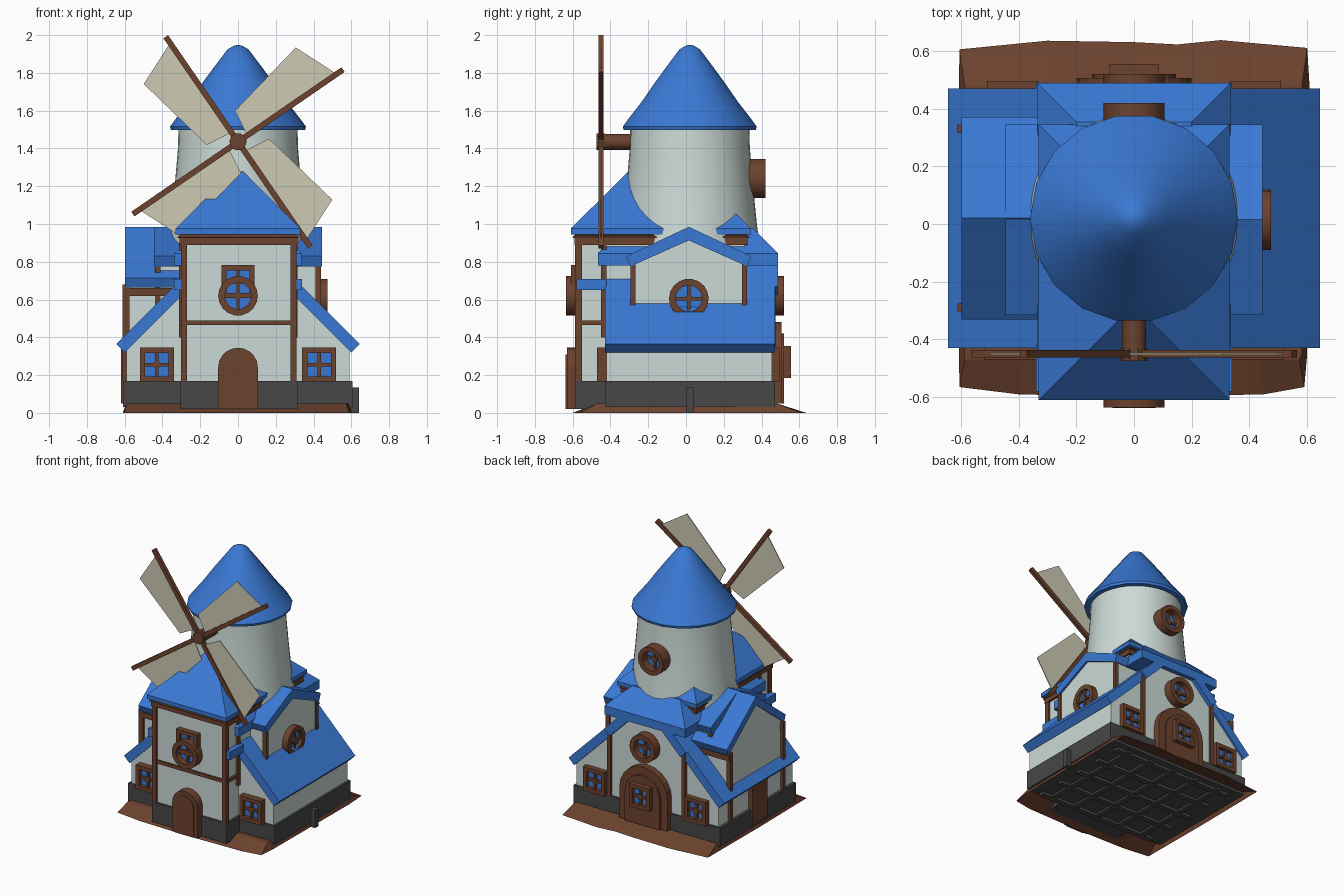
import bpy, bmesh, math
from mathutils import Matrix, Vector

if "Cube" in bpy.data.objects:
    bpy.data.objects.remove(bpy.data.objects["Cube"])

def material(name, rgb):
    m = bpy.data.materials.new(name)
    m.diffuse_color = (*rgb, 1)
    m.use_nodes = True
    m.node_tree.nodes["Principled BSDF"].inputs["Base Color"].default_value = m.diffuse_color
    return m

BLUE = material("roof_blue", (.042, .19, .66))
WALL = material("pale_plaster", (.60, .70, .67))
WOOD = material("brown_wood", (.15, .055, .027))
STONE = material("dark_stone", (.063, .063, .063))
CLOTH = material("sail_cloth", (.61, .59, .45))

def build(name, verts, faces, mat, mx=Matrix(), smooth=False):
    me = bpy.data.meshes.new(name)
    me.from_pydata([mx @ Vector(v) for v in verts], [], faces)
    bm = bmesh.new()
    bm.from_mesh(me)
    bmesh.ops.recalc_face_normals(bm, faces=bm.faces)
    bm.to_mesh(me)
    bm.free()
    me.materials.append(mat)
    ob = bpy.data.objects.new(name, me)
    bpy.context.collection.objects.link(ob)
    if smooth:
        bpy.ops.object.select_all(action='DESELECT')
        ob.select_set(True)
        bpy.context.view_layer.objects.active = ob
        bpy.ops.object.shade_smooth_by_angle(angle=math.radians(35))
    return ob

def prism(name, pts, axis, a, b, mat, mx=Matrix()):
    """Extrude a 2D outline along x (points y,z) or y (points x,z)."""
    n = len(pts)
    put = (lambda p, t: (t, p[0], p[1])) if axis == 'x' else (lambda p, t: (p[0], t, p[1]))
    verts = [put(p, a) for p in pts] + [put(p, b) for p in pts]
    faces = [tuple(range(n)), tuple(range(n, 2 * n))]
    faces += [(i, (i + 1) % n, n + (i + 1) % n, n + i) for i in range(n)]
    return build(name, verts, faces, mat, mx)

def box(name, x0, x1, y0, y1, z0, z1, mat, mx=Matrix()):
    return prism(name, [(x0, z0), (x1, z0), (x1, z1), (x0, z1)], 'y', y0, y1, mat, mx)

def lathe(name, prof, n, mat, mx=Matrix(), closed=False, smooth=True):
    """Revolve (radius, height) points around z."""
    verts = [(r * math.cos(2 * math.pi * i / n), r * math.sin(2 * math.pi * i / n), z)
             for r, z in prof for i in range(n)]
    k = len(prof)
    faces = [(j * n + i, j * n + (i + 1) % n, ((j + 1) % k) * n + (i + 1) % n, ((j + 1) % k) * n + i)
             for j in range(k if closed else k - 1) for i in range(n)]
    if not closed:
        faces += [tuple(range(n)), tuple(range((k - 1) * n, k * n))]
    return build(name, verts, faces, mat, mx, smooth)

def face_to(x, y, z, deg):
    """Local -y points outwards; 0 front, 90 right, 180 back, 270 left."""
    return Matrix.Translation((x, y, z)) @ Matrix.Rotation(math.radians(deg), 4, 'Z')

def cross_bars(name, r, mx):
    box(name + "_bar_upright", -.009, .009, -.03, 0, -r, r, WOOD, mx)
    box(name + "_bar_level", -r, r, -.03, 0, -.009, .009, WOOD, mx)
    d = .028
    prism(name + "_boss", [(-d, 0), (0, -d), (d, 0), (0, d)], 'y', -.035, 0, WOOD, mx)

def round_window(name, mx, depth=.06):
    out = mx @ Matrix.Rotation(math.pi / 2, 4, 'X')
    lathe(name + "_frame", [(.105, -.03), (.105, depth), (.07, depth), (.07, -.03)], 18, WOOD, out, True)
    lathe(name + "_pane", [(.075, -.02), (.075, .015)], 18, BLUE, out)
    cross_bars(name, .072, mx)

def square_window(name, mx, s=.09):
    t = s * .68
    for i, (a, b, c, d) in enumerate([(-s, s, t, s), (-s, s, -s, -t), (-s, -t, -t, t), (t, s, -t, t)]):
        box(f"{name}_frame_{i}", a, b, -.04, .01, c, d, WOOD, mx)
    box(name + "_pane", -t, t, -.012, .01, -t, t, BLUE, mx)
    cross_bars(name, t, mx)

def arch(w, z0, z1):
    return [(w, z0)] + [(w * math.cos(a), z1 - w + w * math.sin(a))
                        for a in [math.pi * i / 10 for i in range(11)]] + [(-w, z0)]

def gable(name, c, half, ridge, eave, th, axis, a, b):
    pts = [(c - half, eave), (c, ridge), (c + half, eave), (c + half * .94, eave - th), (c, ridge - th * 1.3),
           (c - half * .94, eave - th)]
    return prism(name, pts, axis, a, b, BLUE)

def hip(name, x, y0, y1, z0, zb, top, mat):
    """45 degree hipped roof with a short vertical eave."""
    h = top - zb
    rings = [(0, z0), (0, zb), (h, top)]
    verts = [v for o, z in rings for v in ((-x + o, y0 + o, z), (x - o, y0 + o, z), (x - o, y1 - o, z), (-x + o, y1 - o, z))]
    faces = [(0, 1, 2, 3), (8, 9, 10, 11)]
    faces += [(4 * j + i, 4 * j + (i + 1) % 4, 4 * j + 4 + (i + 1) % 4, 4 * j + 4 + i) for j in (0, 1) for i in range(4)]
    return build(name, verts, faces, mat)

# soil mound, open underneath, with stone joists
edge = [(-.605, .605), (-.3, .635), (0, .63), (.15, .622), (.3, .637), (.6, .61), (.61, .45), (.6, -.45),
        (.59, -.565), (.45, -.59), (0, -.6), (-.4, -.59), (-.605, -.565), (-.61, 0)]
top = [(x * .97, max(-.47, min(.48, y)), .05) for x, y in edge]
n = len(edge)
build("soil_mound", [(x, y, 0) for x, y in edge] + top,
      [(i, (i + 1) % n, n + (i + 1) % n, n + i) for i in range(n)] + [tuple(range(n, 2 * n))], WOOD)
for i, p in enumerate((-.4, -.2, 0, .2, .4)):
    box(f"joist_across_{i}", -.5, .5, p - .02, p + .02, .01, .05, STONE)
    box(f"joist_along_{i}", p - .02, p + .02, -.42, .43, .015, .05, STONE)

# stone plinths
box("house_plinth", -.61, .605, -.43, .47, .03, .17, STONE)
box("hall_plinth", -.305, .315, -.585, -.4, .02, .17, STONE)
box("buttress", .59, .64, 0, .04, 0, .135, STONE)

# main house with gable roof along y
prism("house_walls", [(-.59, .1), (.59, .1), (.59, .35), (.12, .82), (-.12, .82), (-.59, .35)], 'y', -.42, .455, WALL)
for nm, w, y0, y1 in (("main_roof", .645, -.43, .47), ("main_roof_upper", .34, .40, .488)):
    e = 1.01 - w
    ob = prism(nm, [(-w, e), (0, 1.01), (w, e), (w - .045, e - .045), (0, .92), (.045 - w, e - .045)], 'y', y0, y1, BLUE)
    bm = bmesh.new()
    bm.from_mesh(ob.data)
    cut = bmesh.ops.bisect_plane(bm, geom=bm.verts[:] + bm.edges[:] + bm.faces[:], plane_co=(0, .343, .985),
                                 plane_no=(0, 1, 1), clear_outer=True)
    bmesh.ops.holes_fill(bm, edges=[g for g in cut['geom_cut'] if isinstance(g, bmesh.types.BMEdge)])
    bm.to_mesh(ob.data)
    bm.free()

# square hall under the mill, with hipped roofs
box("hall_walls", -.29, .30, -.57, .31, .1, .93, WALL)
box("hall_top_trim", -.31, .315, -.59, .325, .89, .94, WOOD)
hip("hall_eave", .32, -.6, .335, .925, .93, .95, WOOD)
hip("hall_roof", .33, -.61, .345, .945, .975, 1.29, BLUE)
hip("lower_skirt_roof", .335, -.465, .488, .78, .845, .98, BLUE)
for s in (-1, 1):
    box("hall_front_post", s * .29 - .016 + .005, s * .29 + .021, -.587, -.55, .17, .9, WOOD)
    box("hall_side_post", s * .3 - .012, s * .3 + .015, -.45, -.42, .4, .9, WOOD)
    box("hall_eave_block", s * .31 - .03, s * .31 + .03, -.58, -.42, .65, .71, BLUE)
    box("hall_side_beam", s * .3 - .012, s * .3 + .015, -.57, -.42, .465, .49, WOOD)
    square_window("front_window", face_to(s * .43, -.43, .255, 0))
    square_window("back_window", face_to(s * .42, .455, .255, 180))
    box("back_post", s * .31 - .015, s * .31 + .015, .44, .475, .17, .66, WOOD)
    # dormers on both roof slopes
    x0, x1 = sorted((s * .1, s * .43))
    prism("dormer_wall", [(-.28, .5), (.31, .5), (.31, .79), (.015, .93), (-.28, .79)], 'x', x0, x1, WALL)
    x0, x1 = sorted((s * .1, s * .445))
    gable("dormer_roof", .015, .33, .985, .83, .055, 'x', x0, x1)
    x0, x1 = sorted((s * .41, s * .44))
    for y in (-.28, .31):
        box("dormer_post", x0, x1, y - .013, y + .013, .55, .79, WOOD)
round_window("dormer_window", face_to(.435, .015, .605, 90), .04)
box("hall_front_beam", -.29, .3, -.583, -.56, .465, .49, WOOD)

# left wing, from the ground up to its own gable
prism("wing_walls", [(-.29, .1), (.33, .1), (.33, .68), (.02, .93), (-.29, .68)], 'x', -.59, -.25, WALL)
gable("wing_roof", .02, .35, .985, .715, .05, 'x', -.597, -.3)
for y in (-.29, .33):
    box("wing_post", -.612, -.575, y - .014, y + .014, .17, .68, WOOD)
    box("wing_beam", -.6, -.35, y - .016, y + .016, .62, .66, WOOD)
box("left_door", -.62, -.58, -.08, .1, .05, .34, WOOD)

# front and back doors and windows
prism("front_door_frame", arch(.105, .02, .345), 'y', -.63, -.56, WOOD)
prism("front_door_leaf", arch(.075, .02, .31), 'y', -.637, -.62, WOOD)
round_window("front_round_window", face_to(0, -.575, .62, 0))
square_window("front_upper_window", face_to(0, -.57, .695, 0), .088)
prism("back_door_frame", arch(.2, .05, .48), 'y', .44, .505, WOOD)
prism("back_door_leaf", arch(.145, .05, .42), 'y', .44, .52, WOOD)
square_window("back_door_window", face_to(0, .515, .27, 180), .085)
round_window("back_round_window", face_to(0, .46, .62, 180))

# round mill tower with curved cap
centre = Matrix.Translation((0, .02, 0))
lathe("mill_tower", [(.375, .85), (.355, 1.0), (.335, 1.2), (.318, 1.4), (.315, 1.51)], 36, WALL, centre)
lathe("mill_cap", [(.30, 1.5), (.355, 1.497), (.36, 1.515), (.335, 1.55), (.26, 1.645), (.19, 1.745), (.127, 1.83),
                   (.055, 1.925), (.02, 1.945), (.001, 1.948)], 18, BLUE, centre)
round_window("mill_window", face_to(0, .345, 1.24, 180), .075)

# axle, hub and four sails
turn = Matrix.Translation((0, 0, 1.435)) @ Matrix.Rotation(math.pi / 2, 4, 'X')
lathe("sail_axle", [(.042, .25), (.042, .45)], 12, WOOD, turn)
lathe("sail_hub", [(.046, .43), (.046, .475)], 10, WOOD, turn)
for k in range(4):
    mx = Matrix.Translation((0, -.45, 1.435)) @ Matrix.Rotation(-math.radians(34.5 + 90 * k), 4, 'Y')
    box("sail_arm", 0, .675, -.013, .013, -.015, .015, WOOD, mx)
    prism("sail_cloth", [(.06, 0), (.08, .145), (.535, .238), (.635, 0)], 'y', -.003, .003, CLOTH, mx)
